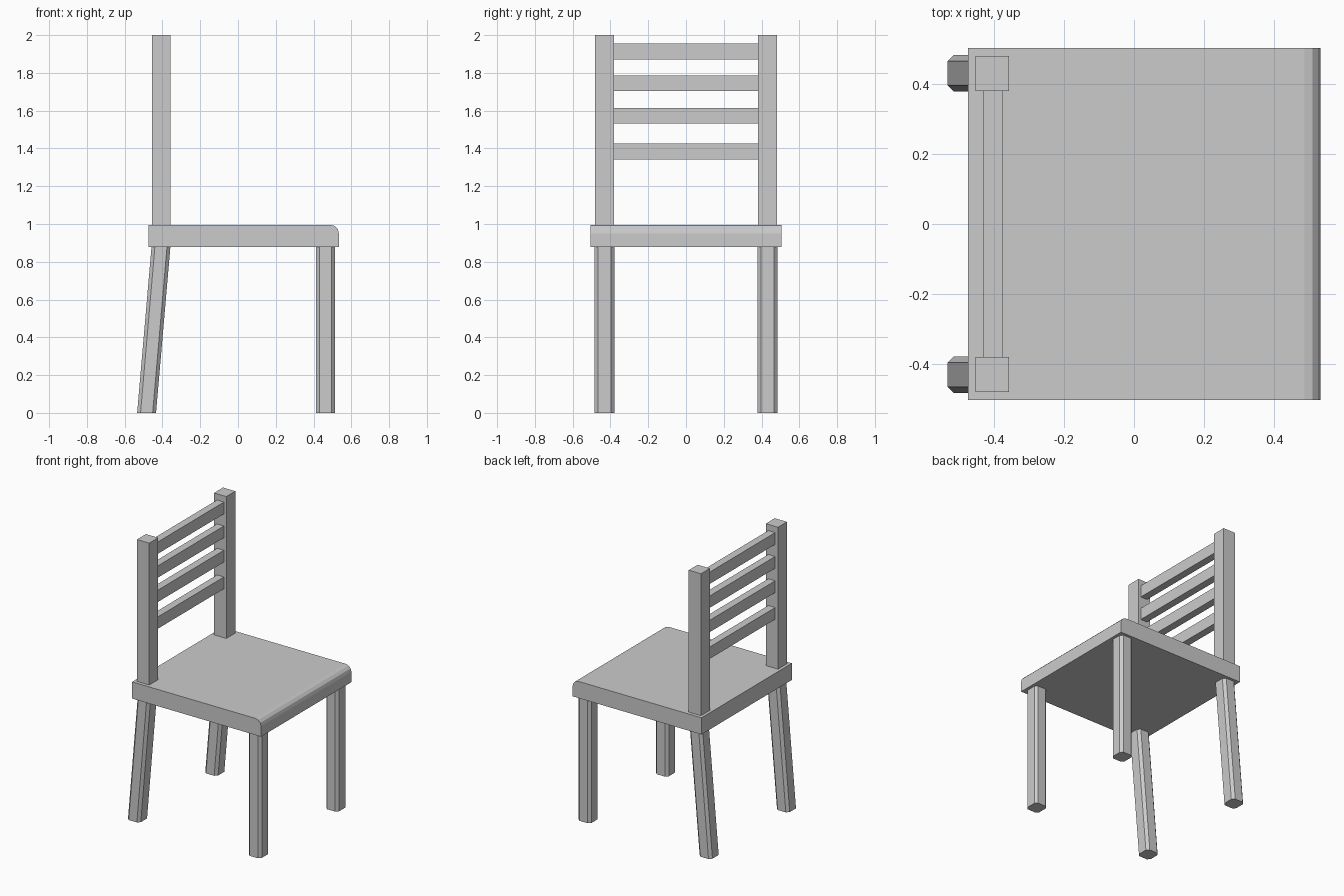
import bpy

if "Cube" in bpy.data.objects:
    bpy.data.objects.remove(bpy.data.objects["Cube"])


def prism(name, lower, upper):
    """Closed solid between two matching outlines."""
    n = len(lower)
    faces = [tuple(reversed(range(n))), tuple(range(n, 2 * n))]
    faces += [(i, (i + 1) % n, n + (i + 1) % n, n + i) for i in range(n)]
    mesh = bpy.data.meshes.new(name)
    mesh.from_pydata(list(lower) + list(upper), [], faces)
    obj = bpy.data.objects.new(name, mesh)
    bpy.context.collection.objects.link(obj)
    return obj


def box(name, x, y, z):
    def ring(h):
        return [(x[0], y[0], h), (x[1], y[0], h), (x[1], y[1], h), (x[0], y[1], h)]
    return prism(name, ring(z[0]), ring(z[1]))


def leg(name, x_foot, x_top, y, top):
    """Square leg with chamfered corners, leaning along x."""
    hx, hy, c = 0.05, 0.053, 0.018
    outline = [(-hx + c, -hy), (hx - c, -hy), (hx, -hy + c), (hx, hy - c),
               (hx - c, hy), (-hx + c, hy), (-hx, hy - c), (-hx, -hy + c)]

    def ring(cx, h):
        return [(cx + px, y + py, h) for px, py in outline]
    return prism(name, ring(x_foot, 0), ring(x_top, top))


SEAT_LOW, SEAT_TOP = 0.878, 0.996

# Seat slab with its front upper edge rounded
seat = box("seat", (-0.475, 0.534), (-0.505, 0.505), (SEAT_LOW, SEAT_TOP))
weight = seat.data.attributes.new("bevel_weight_edge", 'FLOAT', 'EDGE')
for e in seat.data.edges:
    ends = [seat.data.vertices[v].co for v in e.vertices]
    if all(p.x > 0.5 and p.z > 0.95 for p in ends):
        weight.data[e.index].value = 1.0
bevel = seat.modifiers.new("rounded_edge", 'BEVEL')
bevel.limit_method = 'WEIGHT'
bevel.width = 0.045
bevel.segments = 3

# Legs and back posts on both sides
for side, s in (("left", -1), ("right", 1)):
    leg("front_leg_" + side, 0.463, 0.463, s * 0.432, SEAT_LOW)
    leg("back_leg_" + side, -0.484, -0.408, s * 0.432, SEAT_LOW)
    ys = sorted((s * 0.381, s * 0.481))
    box("back_post_" + side, (-0.454, -0.358), ys, (SEAT_TOP, 2.0))

# Backrest slats
for i, z in enumerate((1.384, 1.573, 1.745, 1.914)):
    box(f"back_slat_{i + 1}", (-0.431, -0.377), (-0.381, 0.381), (z - 0.042, z + 0.042))
